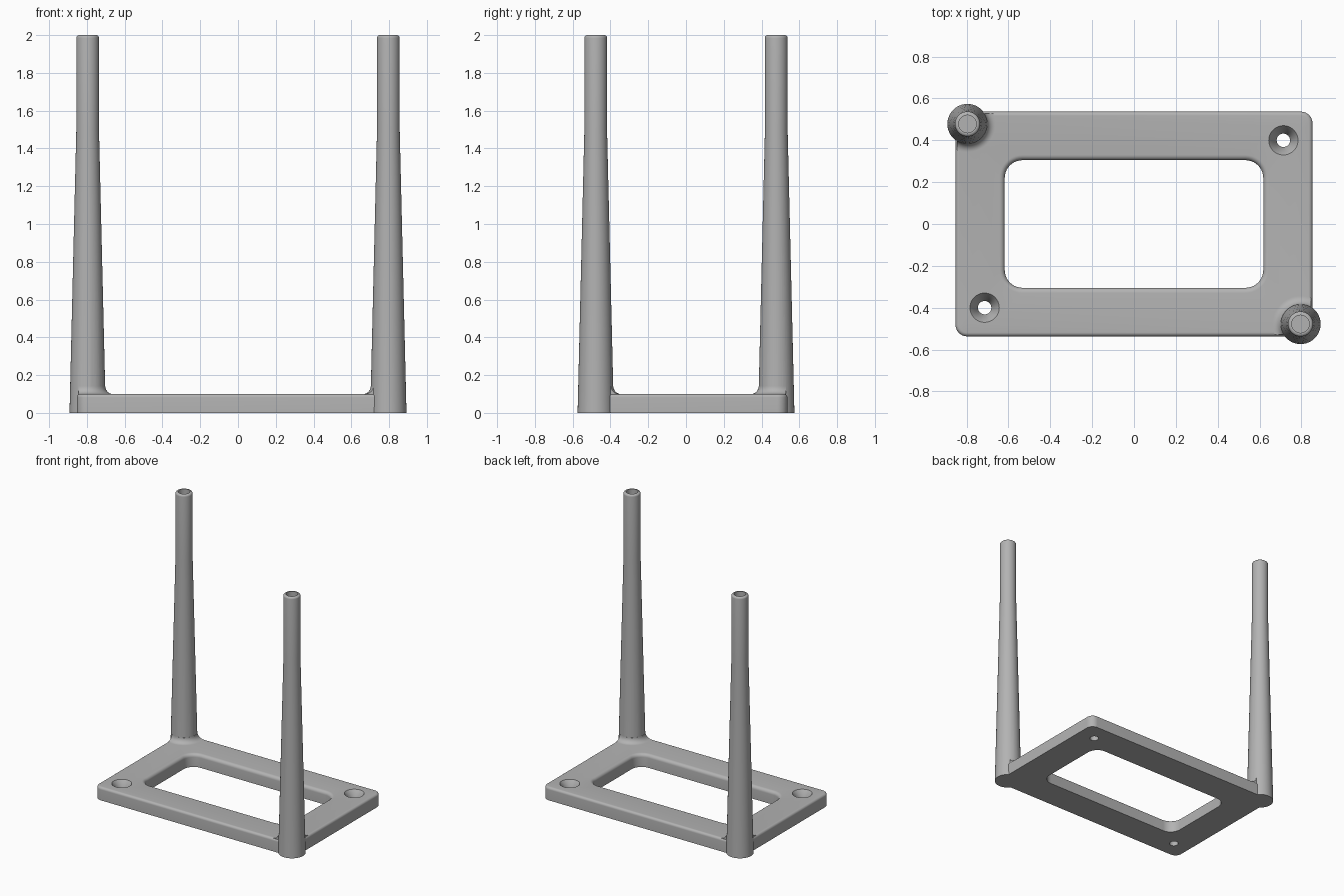
import bpy, bmesh, math

if "Cube" in bpy.data.objects:
    bpy.data.objects.remove(bpy.data.objects["Cube"], do_unlink=True)

grey = bpy.data.materials.new("plain_grey")
grey.use_nodes = True
colour = (0.45, 0.45, 0.45, 1)
grey.diffuse_color = colour
grey.node_tree.nodes["Principled BSDF"].inputs["Base Color"].default_value = colour

PLATE_X, PLATE_Y, PLATE_H = 0.853, 0.537, 0.1
OPEN_X, OPEN_Y = 0.618, 0.305
POST_X, POST_Y = 0.796, 0.478


def make_object(name, bm):
    bmesh.ops.recalc_face_normals(bm, faces=bm.faces)
    mesh = bpy.data.meshes.new(name)
    bm.to_mesh(mesh)
    bm.free()
    mesh.materials.append(grey)
    obj = bpy.data.objects.new(name, mesh)
    bpy.context.collection.objects.link(obj)
    return obj


def rounded_rect(hx, hy, r, steps=10):
    pts = []
    for q, (sx, sy) in enumerate([(1, 1), (-1, 1), (-1, -1), (1, -1)]):
        for i in range(steps + 1):
            a = math.pi / 2 * (q + i / steps)
            pts.append((sx * (hx - r) + r * math.cos(a), sy * (hy - r) + r * math.sin(a)))
    return pts


def loft(name, rings, closed=False):
    """Join rings of equal point count; cap the ends unless the loft is closed."""
    bm = bmesh.new()
    loops = [[bm.verts.new(p) for p in ring] for ring in rings]
    n = len(loops[0])
    pairs = list(zip(loops, loops[1:])) + ([(loops[-1], loops[0])] if closed else [])
    for a, b in pairs:
        for i in range(n):
            j = (i + 1) % n
            bm.faces.new((a[i], a[j], b[j], b[i]))
    if not closed:
        bm.faces.new(loops[0])
        bm.faces.new(loops[-1])
    return make_object(name, bm)


def lathe(name, profile, x, y, sides=64):
    angles = [2 * math.pi * i / sides for i in range(sides)]
    return loft(name, [[(x + r * math.cos(a), y + r * math.sin(a), z) for a in angles]
                       for r, z in profile])


def arc(cx, cz, r, start, end, steps=6):
    angles = [math.radians(start + (end - start) * i / steps) for i in range(steps + 1)]
    return [(cx + r * math.cos(a), cz + r * math.sin(a)) for a in angles]


def combine(target, tool, operation):
    mod = target.modifiers.new(tool.name, "BOOLEAN")
    mod.operation, mod.object, mod.solver = operation, tool, "EXACT"
    bpy.context.view_layer.objects.active = target
    bpy.ops.object.modifier_apply(modifier=mod.name)
    bpy.data.objects.remove(tool, do_unlink=True)


# Base frame: a rounded cross-section carried around the rectangular opening
edge, lip = 0.018, 0.025
section = [(PLATE_X, PLATE_Y, 0.055, 0, 0)]
section += [(PLATE_X, PLATE_Y, 0.055, o, z) for o, z in arc(-edge, PLATE_H - edge, edge, 0, 90)]
section += [(OPEN_X, OPEN_Y, 0.085, o, z) for o, z in arc(lip, PLATE_H - lip, lip, 90, 180)]
section += [(OPEN_X, OPEN_Y, 0.085, 0, 0)]
frame = loft("base_frame", [[(x, y, z) for x, y in rounded_rect(hx + o, hy + o, r + o)]
                            for hx, hy, r, o, z in section], closed=True)

# Countersunk screw holes in the two free corners
for s in (1, -1):
    hole = lathe("screw_hole", [(0.032, -0.05), (0.032, 0.045), (0.07, PLATE_H), (0.07, 0.2)],
                 s * 0.714, s * 0.4)
    combine(frame, hole, "DIFFERENCE")

# Tapered posts with a socket in the top, and a fillet where they meet the frame
post_profile = [(0.096, 0), (0.06, 1.5)] + arc(0.045, 1.985, 0.015, 0, 90)
post_profile += [(0.042, 2.0), (0.042, 1.9)]
fillet_r = 0.04
fillet_profile = [(0.05, 0.03), (0.135, 0.03)]
fillet_profile += arc(0.134, PLATE_H + fillet_r, fillet_r, 270, 180, 8)
fillet_profile += [(0.05, PLATE_H + fillet_r)]
for s in (1, -1):
    fillet = lathe("fillet", fillet_profile, s * POST_X, -s * POST_Y)
    trim = loft("trim", [[(x, y, z) for x, y in rounded_rect(PLATE_X - 0.008, PLATE_Y - 0.008, 0.047)]
                         for z in (0.02, 0.3)])
    combine(fillet, trim, "INTERSECT")
    combine(frame, fillet, "UNION")
    post = lathe("post", post_profile, s * POST_X, -s * POST_Y)
    combine(frame, post, "UNION")

frame.name = "frame_with_posts"
bpy.ops.object.select_all(action="DESELECT")
frame.select_set(True)
bpy.context.view_layer.objects.active = frame
bpy.ops.object.shade_smooth_by_angle(angle=math.radians(35))
